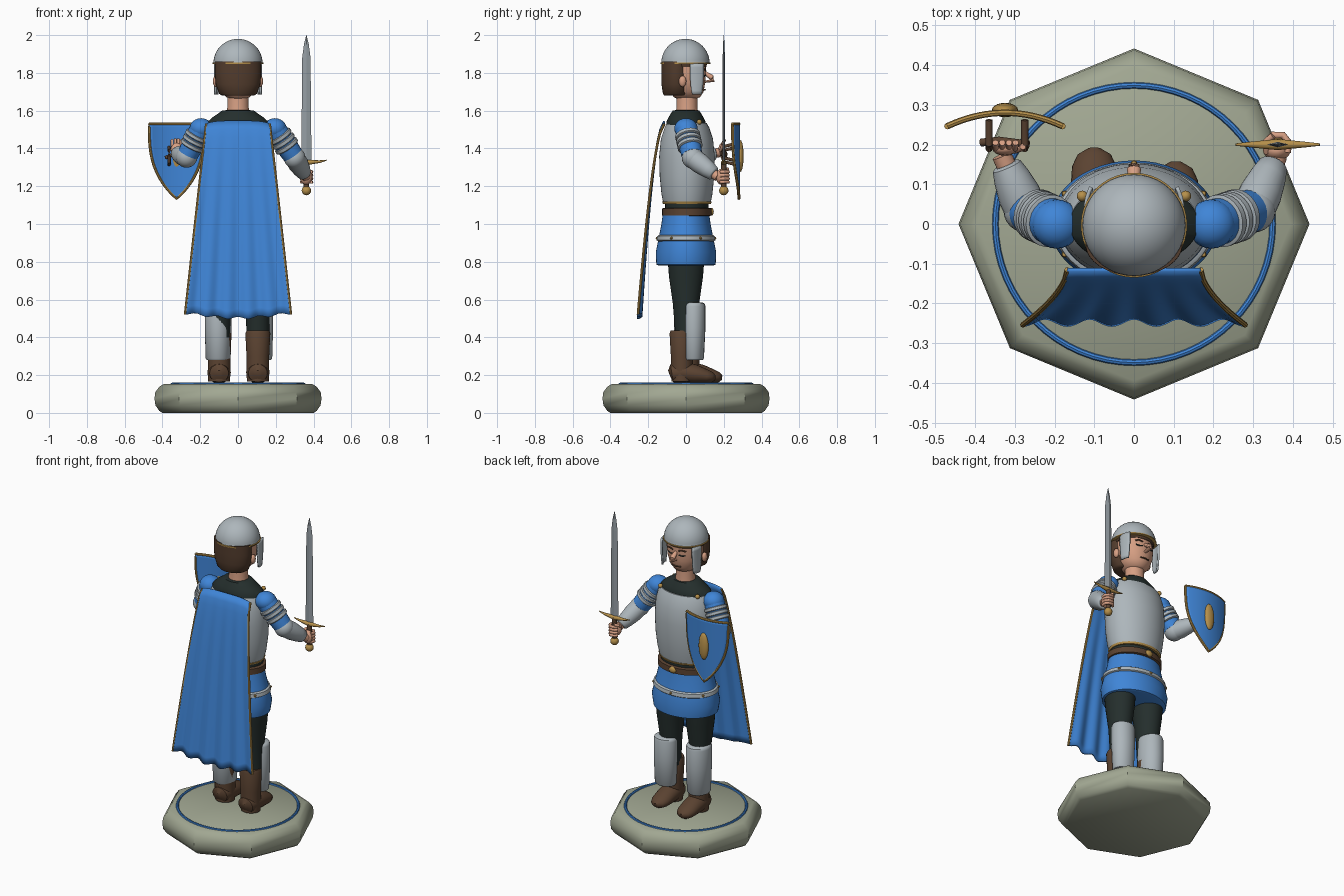
import bpy, bmesh, math
from mathutils import Vector

def mat(name, r, g, b):
    m = bpy.data.materials.new(name)
    m.diffuse_color = (r, g, b, 1)
    return m

STONE = mat("stone", 0.36, 0.39, 0.29)
BLUE = mat("blue cloth", 0.05, 0.235, 0.68)
STEEL = mat("steel", 0.42, 0.47, 0.50)
BLADE = mat("blade steel", 0.30, 0.34, 0.37)
BOOT = mat("leather", 0.105, 0.056, 0.031)
HAIR = mat("hair brown", 0.085, 0.045, 0.026)
DARK = mat("dark cloth", 0.018, 0.028, 0.026)
SKIN = mat("skin", 0.68, 0.35, 0.23)
GOLD = mat("gold", 0.47, 0.28, 0.07)

def finish(name, bm, material, smooth=True):
    bmesh.ops.remove_doubles(bm, verts=bm.verts, dist=0.0002)
    bmesh.ops.recalc_face_normals(bm, faces=bm.faces)
    me = bpy.data.meshes.new(name)
    bm.to_mesh(me)
    bm.free()
    me.materials.append(material)
    ob = bpy.data.objects.new(name, me)
    bpy.context.collection.objects.link(ob)
    if smooth:
        bpy.ops.object.select_all(action='DESELECT')
        ob.select_set(True)
        bpy.context.view_layer.objects.active = ob
        bpy.ops.object.shade_smooth_by_angle(angle=math.radians(40))
    return ob

def tube(name, sections, material, n=24, smooth=True):
    """Loft of ellipses (x, y, z, rx, ry), each square to the path."""
    bm = bmesh.new()
    P = [Vector(s[:3]) for s in sections]
    rings = []
    for i, s in enumerate(sections):
        d = P[min(i + 1, len(P) - 1)] - P[max(i - 1, 0)]
        q = d.to_track_quat('Z', 'Y')
        rings.append([bm.verts.new(P[i] + q @ Vector((s[3] * math.cos(a), s[4] * math.sin(a), 0)))
                      for a in (math.tau * k / n for k in range(n))])
    for r0, r1 in zip(rings, rings[1:]):
        for k in range(n):
            bm.faces.new((r0[k], r0[(k + 1) % n], r1[(k + 1) % n], r1[k]))
    bm.faces.new(rings[0][::-1])
    bm.faces.new(rings[-1])
    return finish(name, bm, material, smooth)

def stack(name, cx, cy, rings, material, n=32):
    """Upright loft from (z, rx, ry) rings."""
    return tube(name, [(cx, cy, z, rx, ry) for z, rx, ry in rings], material, n)

def rod(name, pts, r, material, n=10):
    return tube(name, [(*p, r, r) for p in pts], material, n)

def ball(name, loc, size, material, seg=24):
    bm = bmesh.new()
    bmesh.ops.create_uvsphere(bm, u_segments=seg, v_segments=seg // 2, radius=1)
    for v in bm.verts:
        v.co = Vector(loc) + v.co * Vector(size)
    return finish(name, bm, material)

def sheet(name, f, nu, nv, thick, material):
    """Surface f(u, v) with u in -1..1 and v in 0..1, given thickness."""
    bm = bmesh.new()
    g = [[bm.verts.new(f(2 * i / nu - 1, j / nv)) for i in range(nu + 1)] for j in range(nv + 1)]
    for j in range(nv):
        for i in range(nu):
            bm.faces.new((g[j][i], g[j][i + 1], g[j + 1][i + 1], g[j + 1][i]))
    ob = finish(name, bm, material)
    m = ob.modifiers.new("thickness", 'SOLIDIFY')
    m.thickness, m.offset = thick, 0
    return ob

# Base with ring
stack("base", 0, 0, [(0, .40, .40), (.012, .418, .418), (.04, .437, .437), (.075, .442, .442),
                     (.11, .438, .438), (.14, .415, .415), (.152, .395, .395)], STONE, 8)
bm = bmesh.new()
rr = [[bm.verts.new(((.349 + .008 * math.cos(b)) * math.cos(a), (.349 + .008 * math.cos(b)) * math.sin(a),
                     .152 + .008 * math.sin(b))) for b in (math.tau * j / 8 for j in range(8))]
      for a in (math.tau * i / 64 for i in range(64))]
for i in range(64):
    for j in range(8):
        bm.faces.new((rr[i][j], rr[i - 1][j], rr[i - 1][j - 1], rr[i][j - 1]))
finish("base_ring", bm, BLUE)

# Legs: trousers, boots, greaves
for side, x, dy, gx, gy, gr in (("left", -.1, .035, -.105, .02, .083), ("right", .105, 0, .115, .04, .062)):
    stack(side + "_trouser", x, 0, [(.4, .06, .055), (.58, .064, .07), (.72, .08, .09), (.85, .09, .1)], DARK)
    stack(side + "_boot_shaft", x, -.022 + dy, [(.165, .058, .055), (.22, .06, .058), (.3, .06, .058),
                                                (.42, .066, .065), (.435, .06, .06)], BOOT)
    tube(side + "_boot_foot", [(x, -.088 + dy, .205, .02, .02), (x, -.075 + dy, .21, .05, .048),
                               (x, -.02 + dy, .215, .062, .058), (x, .05 + dy, .205, .06, .05),
                               (x, .11 + dy, .193, .056, .036), (x, .14 + dy, .188, .042, .027),
                               (x, .156 + dy, .186, .015, .012)], BOOT)
    stack(side + "_greave", gx, gy, [(.28, .06, gr - .014), (.288, .066, gr - .008), (.45, .071, gr),
                                     (.565, .071, gr), (.578, .067, gr - .004), (.584, .058, gr - .014)], STEEL)

# Skirt, hip band, belt
stack("skirt", 0, 0, [(.78, .185, .145), (.785, .2, .157), (.85, .212, .16), (.92, .195, .146),
                      (1.0, .175, .13), (1.06, .162, .122)], BLUE, 48)
stack("hip_band", 0, 0, [(.908, .195, .148), (.914, .205, .155), (.936, .2, .152), (.942, .19, .143)], STEEL, 48)
for k in range(6):
    a = math.tau * (k + .5) / 6
    ball("hip_stud", (.202 * math.cos(a), .153 * math.sin(a), .925), (.008, .008, .008), GOLD, 8)
stack("belt", 0, .005, [(1.042, .16, .122), (1.046, .172, .131), (1.082, .172, .131), (1.086, .16, .122)], BOOT, 48)
ball("buckle", (0, .135, 1.065), (.024, .012, .02), GOLD, 16)
stack("waist", 0, .005, [(1.07, .155, .115), (1.13, .155, .115)], DARK)

# Breastplate, trim, shoulder yoke
stack("breastplate", 0, .005, [(1.11, .158, .125), (1.16, .172, .135), (1.25, .184, .144), (1.36, .19, .147),
                               (1.45, .185, .138), (1.51, .172, .118), (1.535, .16, .105)], STEEL, 48)
stack("breastplate_trim", 0, .005, [(1.106, .16, .127), (1.118, .165, .131)], GOLD, 48)
stack("yoke", 0, 0, [(1.5, .165, .105), (1.54, .162, .104), (1.565, .135, .092), (1.585, .105, .08),
                     (1.6, .085, .07), (1.603, .06, .055)], DARK, 48)

# Head
stack("neck", 0, .005, [(1.58, .062, .06), (1.62, .056, .055), (1.7, .056, .055)], SKIN)
stack("head", 0, .005, [(1.66, .035, .045), (1.672, .062, .07), (1.70, .088, .088), (1.75, .106, .097),
                        (1.80, .112, .1), (1.86, .112, .1)], SKIN)
stack("hair", 0, -.05, [(1.68, .085, .066), (1.69, .1, .072), (1.74, .118, .08), (1.80, .123, .08),
                        (1.86, .122, .08)], HAIR)
stack("fringe", 0, 0, [(1.832, .116, .108), (1.86, .12, .114)], HAIR)
stack("helmet", 0, -.003, [(1.85, .131, .129)] + [
    (1.852 + .128 * math.sin(a), .13 * math.cos(a), .128 * math.cos(a))
    for a in (math.pi / 2 * k / 12.1 for k in range(13))], STEEL, 40)
stack("helmet_rim", 0, -.003, [(1.846, .13, .128), (1.848, .134, .132), (1.854, .134, .132), (1.856, .13, .128)], GOLD, 40)
tube("nose", [(0, .09, 1.81, .008, .006), (0, .115, 1.79, .014, .012), (0, .138, 1.775, .018, .014),
              (0, .148, 1.762, .014, .01), (0, .1, 1.752, .01, .005)], SKIN, 12)
rod("mouth", [(-.03, .094, 1.712), (0, .101, 1.71), (.03, .094, 1.712)], .004, BOOT, 8)
for s in (-1, 1):
    ball("ear", (s * .118, -.018, 1.755), (.015, .02, .03), SKIN, 12)
    rod("closed_eye", [(s * .022, .103, 1.787), (s * .04, .098, 1.783), (s * .06, .09, 1.787)], .004, DARK, 8)
    rod("eyebrow", [(s * .02, .103, 1.813), (s * .042, .099, 1.819), (s * .064, .089, 1.813)], .005, HAIR, 8)
    # cheek guard: a thin bent plate hanging from the helmet
    sheet("cheek_guard", lambda u, v: (s * (.126 - .006 * u * u - .012 * (u + 1) / 2),
          .057 + u * (.036 - .012 * v ** 3), 1.85 - .165 * v), 6, 8, .01, STEEL)

# Arms
for side, sh, el, wr in (("left", (-.195, .0, 1.505), (-.272, .035, 1.355), (-.325, .155, 1.375)),
                         ("right", (.195, .0, 1.505), (.3, .035, 1.35), (.354, .155, 1.26))):
    S, E, W = Vector(sh), Vector(el), Vector(wr)
    ball(side + "_shoulder", sh, (.062, .062, .055), BLUE)
    tube(side + "_sleeve", [(*S.lerp(E, t), r, r) for t, r in ((0, .058), (.5, .06), (.9, .055))], BLUE)
    for k in range(3):
        t = .2 + .16 * k
        tube(side + "_shoulder_band", [(*S.lerp(E, t + d), r, r) for d, r in
                                       ((0, .058), (.02, .067), (.11, .067), (.14, .058))], STEEL)
    ball(side + "_elbow_guard", el, (.057, .057, .057), STEEL)
    tube(side + "_vambrace", [(*E.lerp(W, t), r, r) for t, r in ((0, .054), (.35, .054), (.7, .046), (.92, .038), (.96, .03))], STEEL)
    rod(side + "_wrist", [W.lerp(E, .2), W + (W - E).normalized() * .02], .025, SKIN, 16)

# Open left hand
ball("left_palm", (-.325, .19, 1.395), (.032, .018, .034), SKIN, 16)
for k in range(4):
    x = -.348 + .016 * k
    rod("left_finger", [(x, .19, 1.41), (x * 1.03 + .01, .198, 1.435), (x * 1.06 + .02, .205, 1.452 - .005 * abs(k - 1.5))], .008, SKIN)
rod("left_thumb", [(-.3, .185, 1.39), (-.285, .19, 1.405), (-.28, .195, 1.42)], .008, SKIN)

# Closed right hand around the grip
ball("right_palm", (.36, .185, 1.25), (.034, .026, .042), SKIN, 16)
for k in range(4):
    z = 1.222 + .018 * k
    rod("right_finger", [(.386, .18, z), (.39, .205, z), (.375, .224, z), (.35, .224, z), (.335, .208, z)], .009, SKIN)
rod("right_thumb", [(.335, .18, 1.27), (.33, .205, 1.285), (.35, .222, 1.292)], .009, SKIN)

# Sword
SX, SY = .362, .2
tube("sword_blade", [(SX, SY, 1.34, .027, .007), (SX, SY, 1.88, .022, .006), (SX, SY, 1.95, .013, .004),
                     (SX, SY, 2.0, .001, .001)], BLADE, 4, False)
tube("sword_guard", [(SX + d, SY, 1.325 + 1.1 * d * d, r, r) for d, r in
                     ((-.106, .003), (-.07, .007), (0, .014), (.07, .007), (.106, .003))], GOLD, 12)
rod("sword_grip", [(SX, SY, 1.18), (SX, SY, 1.33)], .014, BOOT, 12)
ball("sword_pommel", (SX, SY, 1.177), (.025, .025, .025), GOLD, 16)

# Shield
CX = -.325
def shield(u, v):
    x = .145 * (1 - v ** 3) * u
    return (CX + x, .28 - 1.6 * x * x, 1.53 - .395 * v)
sheet("shield", shield, 16, 24, .012, BLUE)
edge = [shield(-1, k / 24) for k in range(24)] + [shield(1, 1 - k / 24) for k in range(25)]
rod("shield_rim", edge, .008, GOLD, 8)
rod("shield_top_rim", [shield(k / 8 - 1, 0) for k in range(17)], .008, GOLD, 8)
ball("shield_boss", (CX, .287, 1.36), (.033, .018, .085), GOLD, 20)
for x, z in ((-.365, 1.36), (-.275, 1.38)):
    rod("shield_strap", [(x, .262, z + .045), (x, .2, z + .03), (x, .19, z), (x, .2, z - .03), (x, .262, z - .045)], .009, BOOT)
rod("shield_grip", [(-.385, .205, 1.35), (-.34, .21, 1.37), (-.265, .2, 1.39)], .01, BOOT)

# Cape with edge trim
def cape(u, v):
    fold = math.cos(u * 5 * math.pi)
    return (u * (.168 + .112 * v), -.115 - .13 * v ** .58 + .009 * v * fold,
            1.545 - .015 * u ** 4 - v * (1.043 - .04 * u * u - .006 * fold))
sheet("cape", cape, 60, 24, .01, BLUE)
for s in (-1, 1):
    rod("cape_trim", [cape(s, k / 20) for k in range(21)], .007, GOLD, 8)
    ball("cape_clasp", (s * .13, .07, 1.54), (.014, .014, .014), GOLD, 12)
